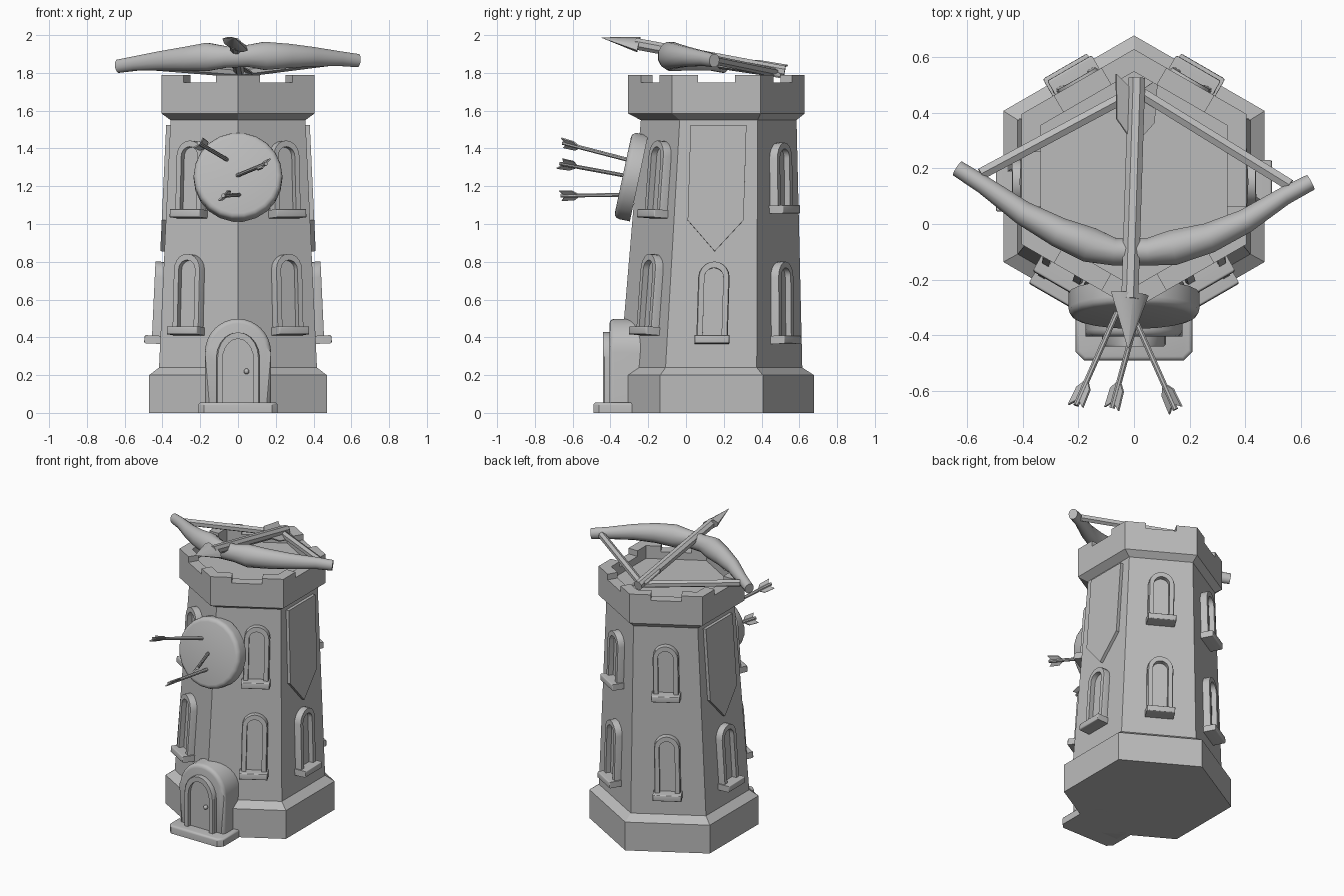
import bpy, bmesh
from math import sin, cos, pi, radians
from mathutils import Matrix, Vector

if "Cube" in bpy.data.objects:
    bpy.data.objects.remove(bpy.data.objects["Cube"], do_unlink=True)

GREY = (0.5, 0.5, 0.5, 1)
stone = bpy.data.materials.new("stone_grey")
stone.use_nodes = True
stone.diffuse_color = GREY
bsdf = stone.node_tree.nodes["Principled BSDF"]
bsdf.inputs["Base Color"].default_value = GREY
bsdf.inputs["Roughness"].default_value = 0.8


def finish(name, bm, smooth=True):
    bmesh.ops.recalc_face_normals(bm, faces=bm.faces)
    me = bpy.data.meshes.new(name)
    bm.to_mesh(me)
    bm.free()
    me.materials.append(stone)
    if smooth:
        me.polygons.foreach_set("use_smooth", [True] * len(me.polygons))
        me.set_sharp_from_angle(angle=radians(38))
    ob = bpy.data.objects.new(name, me)
    bpy.context.collection.objects.link(ob)
    return ob


def loft(name, rings, cap=True, closed=False, smooth=True):
    """Skin a list of equal-length point rings."""
    bm = bmesh.new()
    vs = [[bm.verts.new(p) for p in r] for r in rings]
    n = len(vs[0])
    pairs = list(zip(vs, vs[1:])) + ([(vs[-1], vs[0])] if closed else [])
    for a, b in pairs:
        for i in range(n):
            j = (i + 1) % n
            bm.faces.new((a[i], a[j], b[j], b[i]))
    if cap and not closed:
        bm.faces.new(vs[0])
        bm.faces.new(vs[-1])
    return finish(name, bm, smooth)


def prism(name, pts, w0, w1, m, bevel=0):
    """Extrude a 2D outline along the local w axis, optionally rounding the front."""
    bm = bmesh.new()
    lo = [bm.verts.new(m @ Vector((u, v, w0))) for u, v in pts]
    hi = [bm.verts.new(m @ Vector((u, v, w1))) for u, v in pts]
    n = len(pts)
    bm.faces.new(lo)
    front = bm.faces.new(hi)
    for i in range(n):
        j = (i + 1) % n
        bm.faces.new((lo[i], lo[j], hi[j], hi[i]))
    if bevel:
        bmesh.ops.bevel(bm, geom=list(front.edges), offset=bevel, segments=3,
                        profile=0.5, affect='EDGES')
    return finish(name, bm)


def sweep(name, path, radii, sides):
    """Tube through the path; each radius is (sideways, upward)."""
    path = [Vector(p) for p in path]
    rings = []
    for i, p in enumerate(path):
        t = (path[min(i + 1, len(path) - 1)] - path[max(i - 1, 0)]).normalized()
        side = t.cross(Vector((0, 0, 1))).normalized()
        up = side.cross(t)
        rs, ru = radii[i]
        rings.append([p + side * rs * cos(a) + up * ru * sin(a)
                      for a in (2 * pi * (k + 0.5) / sides for k in range(sides))])
    return loft(name, rings)


def frame(o, u, v):
    u, v = Vector(u).normalized(), Vector(v).normalized()
    m = Matrix((u, v, u.cross(v))).transposed().to_4x4()
    m.translation = o
    return m


def arch(hw, z0, spring, rise, n=10):
    return [(-hw, z0), (hw, z0)] + [
        (hw * cos(pi * k / n), spring + rise * sin(pi * k / n)) for k in range(n + 1)]


def arch_ring(name, outer, inner, depth, m):
    at = lambda pts, w: [m @ Vector((u, v, w)) for u, v in pts]
    d = depth
    return loft(name, [at(outer, -0.03), at(outer, d * 0.8), at([(u * 0.94, v) for u, v in outer], d),
                       at(inner, d), at(inner, -0.03)], closed=True)


# Tower body: stacked hexagons, with a corner at the front
def hexagon(z, ap, cy):
    r = ap / cos(pi / 6)
    return [(r * cos(pi / 6 + k * pi / 3), cy + r * sin(pi / 6 + k * pi / 3), z) for k in range(6)]


TOP, NOTCH, FLOOR, OUT, INN, CY = 1.79, 1.75, 1.70, 0.405, 0.335, 0.161
loft("tower", [hexagon(*r) for r in (
    (0, .47, .135), (.2, .47, .135), (.24, .418, .133), (1.55, .357, .173),
    (1.585, OUT, CY), (NOTCH, OUT, CY), (NOTCH, INN, CY), (FLOOR, INN, CY))], smooth=False)

# Battlements: one angled block on each corner
half_notch = 0.098
for k in range(6):
    r = Matrix.Rotation(k * pi / 3, 4, 'Z')
    tan = Vector((sin(pi / 3), -cos(pi / 3), 0))
    mid = Vector((cos(pi / 3), sin(pi / 3), 0))
    pts = [Vector((OUT, half_notch, 0)), Vector((OUT, OUT * (3 ** -.5), 0)),
           mid * OUT + tan * half_notch, mid * INN + tan * half_notch,
           Vector((INN, INN * (3 ** -.5), 0)), Vector((INN, half_notch, 0))]
    prism("battlement", [(p.x, p.y) for p in pts], NOTCH - .01, TOP,
          Matrix.Translation((0, CY, 0)) @ r)


def wall(angle, z, shift=0):
    """Frame lying on a tower wall: u along it, v up it, w outward."""
    a = radians(angle)

    def point(h):
        f = (h - .24) / 1.31
        ap = .418 - .061 * f
        return Vector((ap * cos(a), .133 + .04 * f + ap * sin(a), h))
    u = Vector((-sin(a), cos(a), 0))
    return frame(point(z) + u * shift, u, point(1.5) - point(.3))


# Windows: arched surround, pane and sill
def window(angle, z, h, shift=0):
    m = wall(angle, z, shift)
    hw = .083
    arch_ring("window_frame", arch(hw, 0, h - hw, hw), arch(.05, 0, h - hw, .05), .045, m)
    prism("window_pane", arch(.056, 0, h - hw, .056), -.02, .012, m)
    prism("window_sill", [(-.092, -.035), (.092, -.035), (.092, .008), (-.092, .008)],
          -.03, .085, m, .008)


for ang, shift in ((-60, .06), (-120, -.06)):
    window(ang, .445, .395, shift)
    window(ang, 1.065, .375, shift)
for ang in (60, 120):
    window(ang, .40, .40)
    window(ang, 1.09, .34)

# Side walls: a window below a pointed banner
for ang in (0, 180):
    window(ang, .40, .40)
    prism("banner", [(-.148, .165), (0, 0), (.148, .165), (.148, .67), (-.148, .67)],
          -.01, .022, wall(ang, .855))

# Porch, door and step
front = frame((0, 0, 0), (1, 0, 0), (0, 0, 1))
prism("porch", arch(.175, 0, .32, .178, 16), .1, .405, front, .025)
arch_ring("door_frame", arch(.115, .03, .29, .137), arch(.082, .03, .28, .112), .04,
          frame((0, -.4, 0), (1, 0, 0), (0, 0, 1)))
prism("door", arch(.09, .03, .28, .12), .39, .413, front)
prism("step", [(-.21, -.25), (-.21, -.46), (-.18, -.49), (.18, -.49), (.21, -.46), (.21, -.25)],
      0, .055, Matrix.Identity(4), .014)
bm = bmesh.new()
bmesh.ops.create_uvsphere(bm, u_segments=10, v_segments=6, radius=.015,
                          matrix=Matrix.Translation((.045, -.425, .22)))
finish("door_knob", bm)

# Round target leaning on the front corner
tilt = radians(12)
disc = frame((0, -.29, 1.25), (1, 0, 0), (0, sin(tilt), cos(tilt)))
prism("target", [(.235 * cos(2 * pi * k / 22), .235 * sin(2 * pi * k / 22)) for k in range(22)],
      -.042, .045, disc, .028)


# Arrows: shaft plus a swallow-tailed vane
def arrow(name, tip, tail, r, vane, roll):
    tip, tail = Vector(tip), Vector(tail)
    d = (tip - tail).normalized()
    sweep(name + "_shaft", [tail + d * vane * .03, tip], [(r, r)] * 2, 8)
    side = d.cross(Vector((0, 0, 1))).normalized()
    v = side * cos(roll) + side.cross(d) * sin(roll)
    outline = [(.25, 0), (0, .33), (.65, .30), (1, 0), (.65, -.30), (0, -.33)]
    prism(name + "_vane", [(x * vane, y * vane) for x, y in outline],
          -.004, .004, frame(tail, d, v))
    return d, v


for tip, tail in (((-.04, -.27, 1.33), (-.21, -.655, 1.43)),
                  ((-.02, -.29, 1.25), (.15, -.67, 1.32)),
                  ((.02, -.30, 1.155), (-.08, -.665, 1.15))):
    arrow("target_arrow", tip, tail, .011, .11, pi / 4)

# Giant arrow on the roof, with a flattened head
d, v = arrow("roof_arrow", (-.015, -.27, 1.955), (.01, .53, 1.805), .033, .25, radians(25))
w = d.cross(v)
base = Vector((-.015, -.25, 1.95))
loft("roof_arrow_head", [[base + d * x + (v * .075 * cos(a) + w * .03 * sin(a)) * s
                          for a in (k * pi / 4 for k in range(8))]
                         for x, s in ((0, 1), (.2, .03))])

# Bow and its string
sweep("bow", [(-.635, .20, 1.835), (-.54, .14, 1.85), (-.4, .04, 1.865), (-.27, -.03, 1.875),
              (-.16, -.075, 1.885), (-.07, -.10, 1.885), (.05, -.10, 1.89), (.14, -.085, 1.89),
              (.27, -.05, 1.89), (.4, .01, 1.885), (.54, .10, 1.875), (.635, .15, 1.865)],
      [(r * .85, r) for r in (.036, .04, .053, .066, .077, .06, .06, .077, .066, .053, .04, .036)], 12)
for end in ((-.55, .18, 1.845), (.56, .14, 1.87)):
    sweep("bow_string", [end, (.01, .48, 1.80)], [(.024, .024)] * 2, 6)
